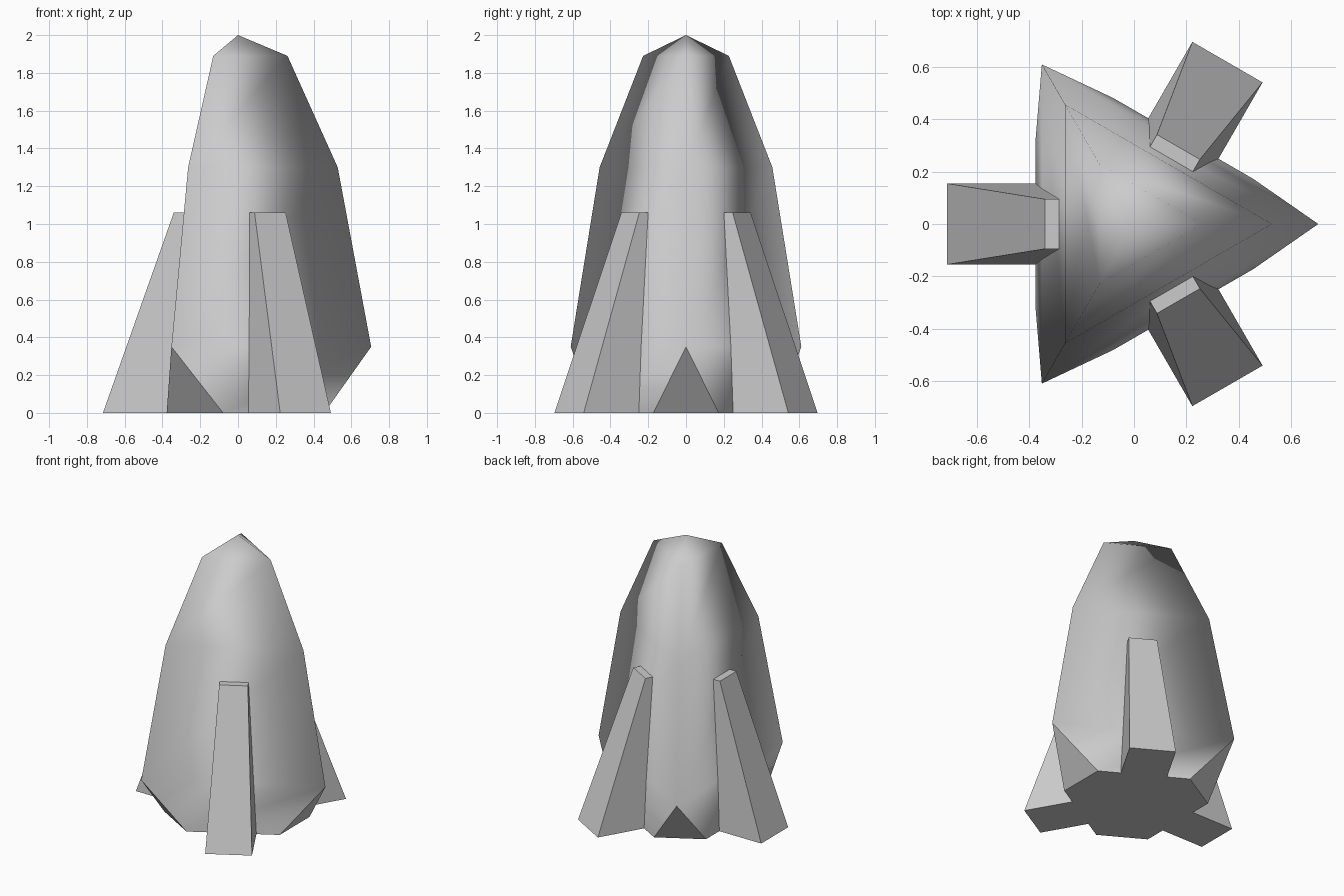
import bpy, bmesh
from math import radians, cos, sin
from mathutils import Matrix

if "Cube" in bpy.data.objects:
    bpy.data.objects.remove(bpy.data.objects["Cube"])


def polar(r, deg, z):
    return (r * cos(radians(deg)), r * sin(radians(deg)), z)


def finish(bm, name):
    bmesh.ops.recalc_face_normals(bm, faces=bm.faces)
    mesh = bpy.data.meshes.new(name)
    bm.to_mesh(mesh)
    bm.free()
    obj = bpy.data.objects.new(name, mesh)
    bpy.context.collection.objects.link(obj)
    return obj


# Three-sided tapering hull, smooth around, with clipped lower corners
bm = bmesh.new()
rings = [[bm.verts.new(polar(r, a, z)) for a in (0, 120, 240)]
         for r, z in ((0.705, 0.35), (0.528, 1.3), (0.262, 1.89))]
tip = bm.verts.new((0, 0, 2))
base = [bm.verts.new(polar(0.488, a + d, 0)) for a in (0, 120, 240) for d in (-20.7, 20.7)]
for i in range(3):
    j = (i + 1) % 3
    smooth = [bm.faces.new((a[i], a[j], b[j], b[i])) for a, b in zip(rings, rings[1:])]
    smooth.append(bm.faces.new((rings[2][i], rings[2][j], tip)))
    smooth.append(bm.faces.new((base[2 * i + 1], base[2 * j], rings[0][j], rings[0][i])))
    for f in smooth:
        f.smooth = True
    # Flat corner chamfer with hard edges
    f = bm.faces.new((base[2 * i], base[2 * i + 1], rings[0][i]))
    for e in f.edges:
        e.smooth = False
f = bm.faces.new(base[::-1])
for e in f.edges:
    e.smooth = False
finish(bm, "hull")

# Three tapered fins between the hull corners
for n, ang in enumerate((60, 180, 300)):
    bm = bmesh.new()
    loops = []
    for inner, outer, w, z in ((0.25, 0.715, 0.155, 0), (0.2, 0.34, 0.095, 1.06)):
        loops.append([bm.verts.new(p) for p in
                      ((inner, -w, z), (outer, -w, z), (outer, w, z), (inner, w, z))])
    low, high = loops
    bm.faces.new(low[::-1])
    bm.faces.new(high)
    for i in range(4):
        j = (i + 1) % 4
        bm.faces.new((low[i], low[j], high[j], high[i]))
    bm.transform(Matrix.Rotation(radians(ang), 4, 'Z'))
    finish(bm, f"fin_{n + 1}")
